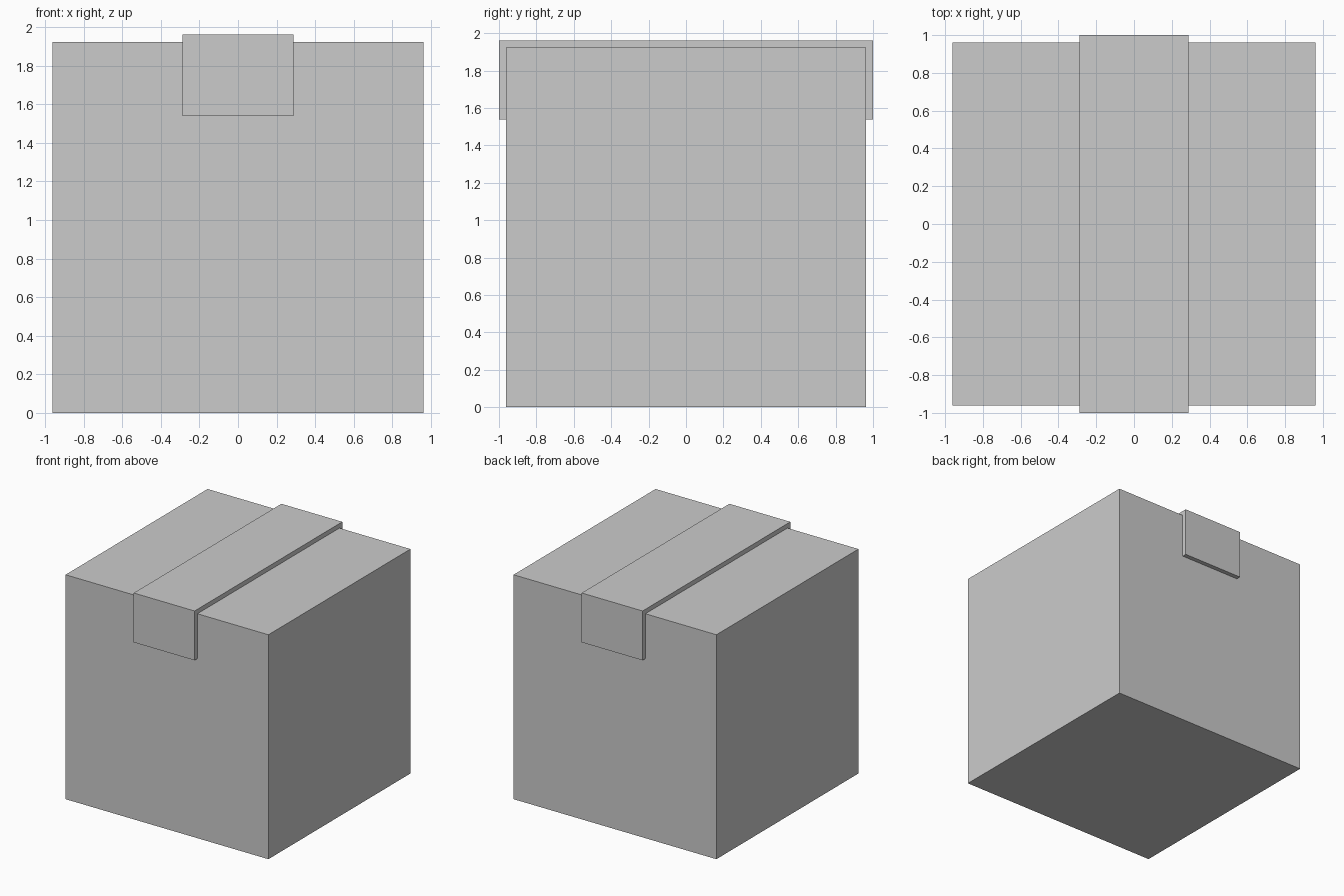
import bpy, bmesh

if "Cube" in bpy.data.objects:
    bpy.data.objects.remove(bpy.data.objects["Cube"])

B, H = 0.9615, 1.923          # box half width, height
W, Y, T, LOW = 0.2885, 1.0, 1.9615, 1.5385  # tape half width, reach, top, lower edge


def extrude_profile(name, profile, half_width):
    """Extrude a closed (y, z) profile along x, centred on x = 0."""
    bm = bmesh.new()
    face = bm.faces.new([bm.verts.new((-half_width, y, z)) for y, z in profile])
    out = bmesh.ops.extrude_face_region(bm, geom=[face])
    moved = [g for g in out["geom"] if isinstance(g, bmesh.types.BMVert)]
    bmesh.ops.translate(bm, verts=moved, vec=(2 * half_width, 0, 0))
    bmesh.ops.recalc_face_normals(bm, faces=bm.faces)
    mesh = bpy.data.meshes.new(name)
    bm.to_mesh(mesh)
    bm.free()
    obj = bpy.data.objects.new(name, mesh)
    bpy.context.collection.objects.link(obj)
    return obj


# Carton body
extrude_profile("carton", [(-B, 0), (B, 0), (B, H), (-B, H)], B)

# Tape strip folded over the top and down the front and back
extrude_profile("tape_strip", [(-Y, LOW), (-B, LOW), (-B, H), (B, H),
                               (B, LOW), (Y, LOW), (Y, T), (-Y, T)], W)
